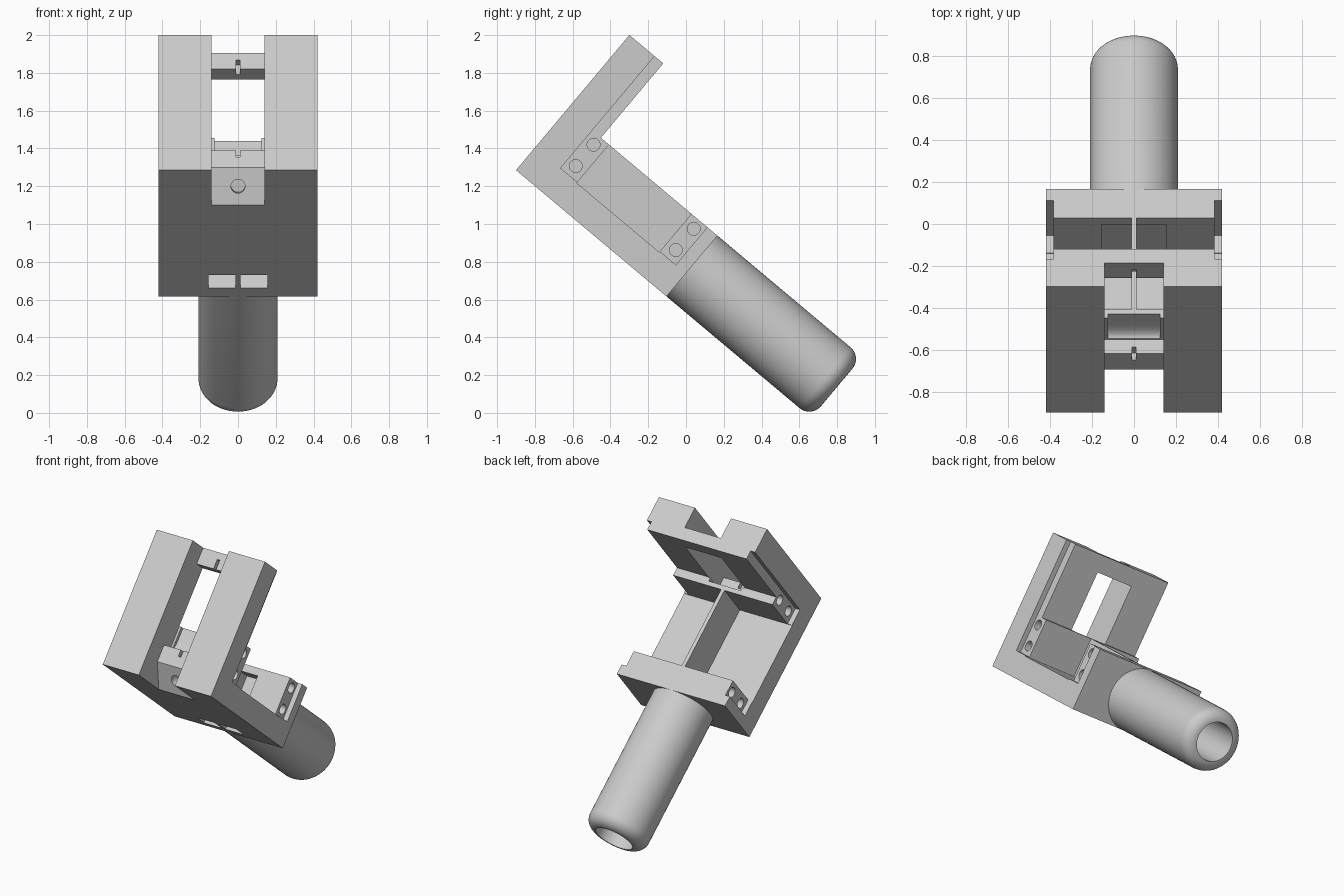
import bpy, bmesh, math
from mathutils import Matrix, Vector

cube = bpy.data.objects.get("Cube")
if cube:
    bpy.data.objects.remove(cube, do_unlink=True)

# Single grey material
grey = bpy.data.materials.new("light grey")
grey.use_nodes = True
COLOUR = (0.6, 0.6, 0.6, 1)
grey.diffuse_color = COLOUR
grey.node_tree.nodes["Principled BSDF"].inputs["Base Color"].default_value = COLOUR

# Parts are built upright, then the whole thing tilts 40 degrees
TILT = Matrix.Translation((0, -0.9, 1.285)) @ Matrix.Rotation(math.radians(-40), 4, 'X')


def finish(name, bm):
    bmesh.ops.recalc_face_normals(bm, faces=bm.faces)
    mesh = bpy.data.meshes.new(name)
    bm.to_mesh(mesh)
    bm.free()
    mesh.materials.append(grey)
    obj = bpy.data.objects.new(name, mesh)
    bpy.context.collection.objects.link(obj)
    return obj


def prism(name, profile, x0, x1):
    """Extrude a side profile across x."""
    bm = bmesh.new()
    face = bm.faces.new([bm.verts.new((x0, u, v)) for u, v in profile])
    out = bmesh.ops.extrude_face_region(bm, geom=[face])
    verts = [g for g in out["geom"] if isinstance(g, bmesh.types.BMVert)]
    bmesh.ops.translate(bm, verts=verts, vec=(x1 - x0, 0, 0))
    return finish(name, bm)


def rect(u0, u1, v0, v1):
    return [(u0, v0), (u1, v0), (u1, v1), (u0, v1)]


def rod(name, centre, axis, radius, length):
    bm = bmesh.new()
    turn = Vector(axis).to_track_quat('Z', 'Y').to_matrix().to_4x4()
    bmesh.ops.create_cone(bm, cap_ends=True, segments=32, radius1=radius, radius2=radius,
                          depth=length, matrix=Matrix.Translation(centre) @ turn)
    return finish(name, bm)


def cut(body, cutter):
    cutter.hide_render = True
    mod = body.modifiers.new("cut", 'BOOLEAN')
    mod.operation, mod.solver, mod.object = 'DIFFERENCE', 'EXACT', cutter
    bpy.context.view_layer.objects.active = body
    bpy.ops.object.modifier_apply(modifier=mod.name)
    bpy.data.objects.remove(cutter, do_unlink=True)


# L-shaped housing with an open tray in the lower leg
body = prism("angled_housing", [
    (0, 0), (1.04, 0), (1.04, 0.42), (0.86, 0.42), (0.86, 0.155), (0.29, 0.155),
    (0.29, 0.42), (0.234, 0.42), (0.234, 0.934), (0, 0.934)], -0.42, 0.42)

# Front slot, with sloped foot, two crossbars and a window between them
cut(body, prism("slot_cutter", [
    (-0.05, -0.05), (0.337, -0.05), (0.148, 0.144), (0.148, 0.26), (0.236, 0.26),
    (0.236, 0.43), (0.3, 0.43), (0.3, 0.822), (0.148, 0.822), (0.148, 1), (-0.05, 1)],
    -0.14, 0.14))

# Scooped hollow in the corner wall
cut(body, prism("scoop_cutter", [
    (0.22, 0.262), (0.24, 0.27), (0.252, 0.285), (0.258, 0.31), (0.26, 0.34),
    (0.26, 0.45), (0.22, 0.45)], -0.125, 0.125))

# Small centre notches in both crossbars
for v0, v1 in ((0.8, 0.887), (0.215, 0.28)):
    cut(body, prism("notch_cutter", rect(0.13, 0.19, v0, v1), -0.01, 0.01))

# Sloped drill hole through the foot of the slot
cut(body, rod("drill_cutter", (0, 0.218, 0.072), (0, 1, 1), 0.037, 0.12))

# Side recesses, pin holes and end pockets, on both sides
for s in (-1, 1):
    cut(body, prism("rail_cutter", rect(0.174, 0.32, 0.16, 1), s * 0.385, s * 0.45))
    cut(body, prism("lug_cutter", rect(0.84, 0.97, 0.16, 0.5), s * 0.385, s * 0.45))
    for u in (0.228, 0.92):
        for v in (0.22, 0.367):
            if u < 0.5:
                radius = 0.034
            else:
                radius = 0.034
            cut(body, rod("pin_cutter", (s * 0.385, u, v), (1, 0, 0), radius, 0.1))
    cut(body, prism("pocket_cutter", [
        (0.863, -0.05), (0.97, -0.05), (0.97, 0.37), (0.84, 0.37), (0.84, 0.16),
        (0.863, 0.16)], s * 0.013, s * 0.155))

# Thin wall dividing the tray
divider = prism("tray_divider", rect(0.285, 0.865, 0.15, 0.42), -0.013, 0.013)

# Round hollow handle with a rolled end
R, FILLET, END = 0.21, 0.08, 2.04
outline = [(1.04, R)]
for i in range(9):
    a = math.radians(90 * i / 8)
    outline.append((END - FILLET + FILLET * math.sin(a), R - FILLET + FILLET * math.cos(a)))
outline += [(1.14, R - FILLET), (1.14, 0)]
bm = bmesh.new()
points = [bm.verts.new((0, u, R + r)) for u, r in outline]
edges = [bm.edges.new(pair) for pair in zip(points, points[1:])]
bmesh.ops.spin(bm, geom=points + edges, cent=(0, 0, R), axis=(0, 1, 0),
               angle=math.tau, steps=64, use_merge=False)
bmesh.ops.remove_doubles(bm, verts=bm.verts, dist=0.0005)
handle = finish("handle", bm)

# Tilt into place and shade
for obj in (body, divider, handle):
    obj.matrix_world = TILT
    bpy.ops.object.select_all(action='DESELECT')
    obj.select_set(True)
    bpy.context.view_layer.objects.active = obj
    bpy.ops.object.shade_smooth_by_angle(angle=math.radians(35))
